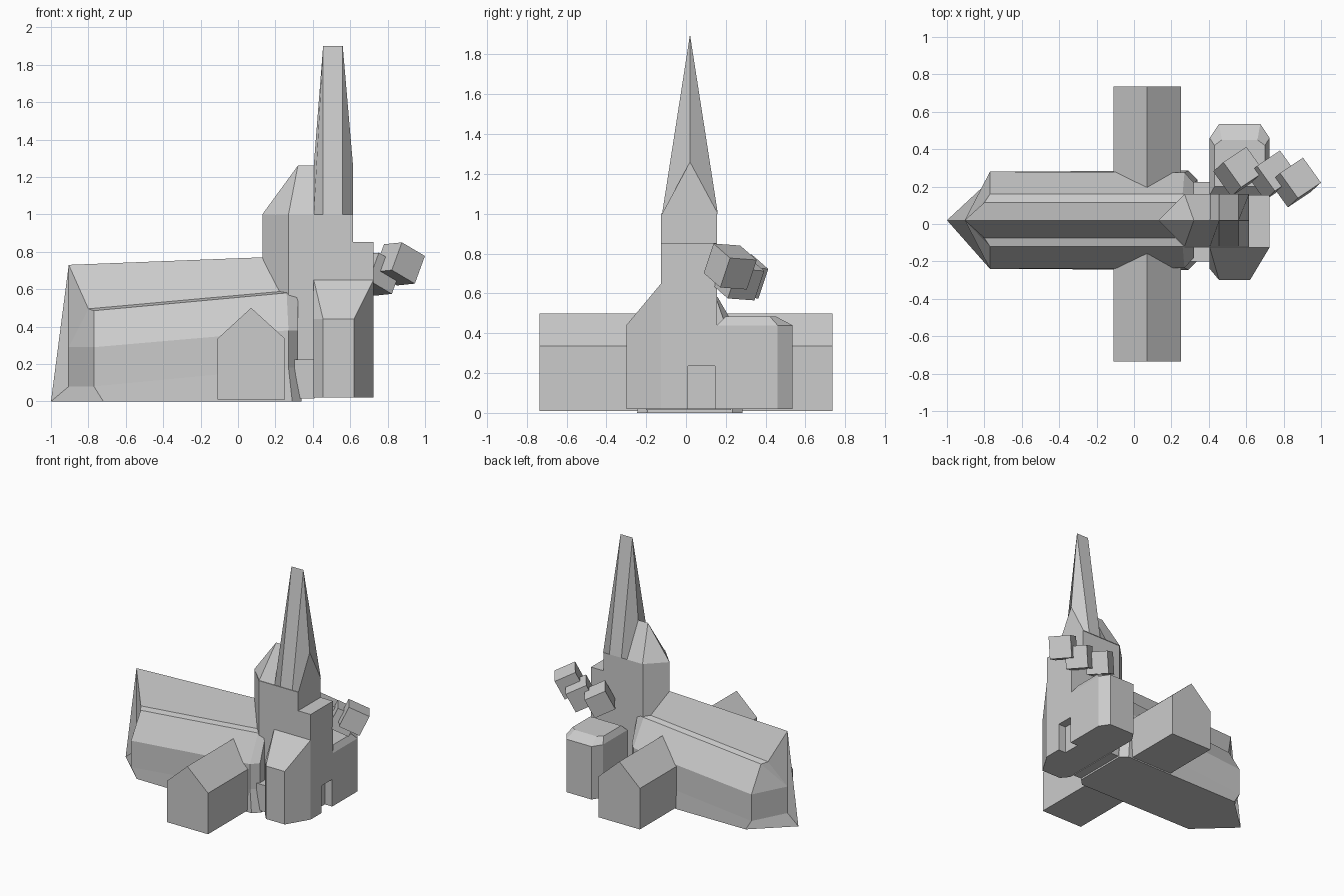
import bpy, bmesh
from mathutils import Vector, Matrix

if "Cube" in bpy.data.objects:
    bpy.data.objects.remove(bpy.data.objects["Cube"])

CY = 0.02  # centre line of nave and tower


def finish(name, bm):
    bmesh.ops.remove_doubles(bm, verts=bm.verts, dist=1e-4)
    bmesh.ops.recalc_face_normals(bm, faces=bm.faces)
    mesh = bpy.data.meshes.new(name)
    bm.to_mesh(mesh)
    bm.free()
    ob = bpy.data.objects.new(name, mesh)
    bpy.context.collection.objects.link(ob)
    return ob


def loft(name, rings):
    """Skin equal-length closed rings; coincident points merge."""
    bm = bmesh.new()
    made = set()

    def face(points):
        out = []
        for p in points:
            v = verts[tuple(round(c, 4) for c in p)]
            if v not in out:
                out.append(v)
        key = frozenset(out)
        if len(out) > 2 and key not in made:
            made.add(key)
            bm.faces.new(out)

    verts = {}
    for ring in rings:
        for p in ring:
            key = tuple(round(c, 4) for c in p)
            if key not in verts:
                verts[key] = bm.verts.new(key)
    for a, b in zip(rings, rings[1:]):
        for i in range(len(a)):
            j = (i + 1) % len(a)
            face([a[i], a[j], b[j], b[i]])
    for ring in (rings[0], rings[-1]):
        if len({round(p[0], 4) for p in ring}) > 1 or len({round(p[1], 4) for p in ring}) > 1:
            face(ring)
    return finish(name, bm)


def box(name, lo, hi):
    ring = [(lo[0], lo[1]), (hi[0], lo[1]), (hi[0], hi[1]), (lo[0], hi[1])]
    return loft(name, [[(x, y, z) for x, y in ring] for z in (lo[2], hi[2])])


def mirrored(half):
    """Half section of (x, offset, z), ending on the ridge, mirrored about CY."""
    return ([(x, CY - d, z) for x, d, z in half] +
            [(x, CY + d, z) for x, d, z in reversed(half[:-1])])


# Nave with pointed west end, flared foot, side aisle roofs and upper roof
prow = [(-1, 0, 0), (-.905, 0, .08), (-.905, 0, .29), (-.905, 0, .29),
        (-.905, 0, .29), (-.905, 0, .73)]
west = [(-.72, .26, 0), (-.77, .26, .08), (-.77, .26, .29), (-.77, .14, .485),
        (-.80, .095, .495), (-.905, 0, .73)]
east = [(.29, .265, 0), (.27, .255, .18), (.27, .255, .38), (.26, .14, .58),
        (.25, .095, .59), (.25, 0, .775)]
end = [(.34, .215, 0), (.32, .20, .18), (.32, .20, .38), (.32, .13, .58),
       (.32, .095, .59), (.32, 0, .775)]
nave = loft("nave", [mirrored(h) for h in (prow, west, east)] + [mirrored(end)])
bm = bmesh.new()
bm.from_mesh(nave.data)
# close the east end
bmesh.ops.holes_fill(bm, edges=[e for e in bm.edges if e.is_boundary])
bm.to_mesh(nave.data)
bm.free()

# Transept crossing the nave
gable = [(-.11, .01), (.252, .01), (.252, .335), (.07, .5), (-.11, .335)]
loft("transept", [[(x, y, z) for x, z in gable] for y in (-.735, .735)])

# Tower with pointed back
plan = [(.13, CY), (.27, -.125), (.615, -.125), (.615, .155), (.27, .155)]
loft("tower", [[(x, y, z) for x, y in plan] for z in (.02, 1.0)])

# Hipped roof behind the spire, and wedge spire
hip = [(.13, 0, 1.0), (.13, 0, 1.0)]
loft("tower_roof", [mirrored(h) for h in (
    hip, [(.27, .14, 1.0), (.32, 0, 1.26)], [(.41, .14, 1.0), (.41, 0, 1.26)])])
loft("spire", [mirrored([(x, .14, 1.0), (x, 0, z)]) for x, z in
               ((.405, 1.26), (.455, 1.9), (.56, 1.9), (.615, 1.26))])

# Front porch with recessed doorway
porch = box("porch", (.40, -.125, .02), (.725, .155, .853))
for v in porch.data.vertices:
    if v.co.x < .5:
        v.co.x = .60
cutter = box("door_cutter", (.66, .01, -.02), (.80, .145, .235))
cutter.hide_render = True
cutter.hide_set(True)
base = box("porch_base", (.405, -.125, .02), (.60, .155, .44))
mod = porch.modifiers.new("door", "BOOLEAN")
mod.object = cutter
mod.operation = "DIFFERENCE"
mod.solver = "EXACT"
bpy.context.view_layer.objects.active = porch
with bpy.context.temp_override(object=porch, active_object=porch):
    bpy.ops.object.modifier_apply(modifier="door")
bpy.data.objects.remove(cutter)

# South stair wing with sloping roof
south = [(.405, -.125), (.405, -.24), (.455, -.30), (.62, -.30), (.725, -.125)]
top = [(.405, -.125), (.405, -.125), (.405, -.125), (.725, -.125), (.725, -.125)]
loft("south_wing", [[(x, y, .02) for x, y in south],
                    [(x, y, .44) for x, y in south],
                    [(x, y, .65) for x, y in top]])

# North chapel wing with bevelled flat roof
north = [(.405, .155), (.725, .155), (.725, .46), (.675, .535), (.455, .535), (.405, .46)]
inset = [(.43, .2), (.70, .2), (.70, .42), (.66, .45), (.47, .45), (.43, .42)]
loft("north_wing", [[(x, y, .02) for x, y in north],
                    [(x, y, .44) for x, y in north],
                    [(x, y, .485) for x, y in inset]])

# Low link between nave and front
box("link", (.28, -.20, .015), (.41, .225, .225))

# Three tilted floating blocks
a = Vector((.58, -.81, .06)).normalized()
b = Vector((.73, .52, -.44))
b = (b - a * b.dot(a)).normalized()
c = b.cross(a)
if c.z < 0:
    c = -c
for i, centre in enumerate([(.56, .28, .69), (.74, .26, .68), (.863, .222, .735)]):
    bm = bmesh.new()
    bmesh.ops.create_cube(bm, size=.165)
    rot = Matrix((b, -a, c)).transposed().to_4x4()
    bm.transform(Matrix.Translation(centre) @ rot)
    finish(f"block_{i + 1}", bm)
